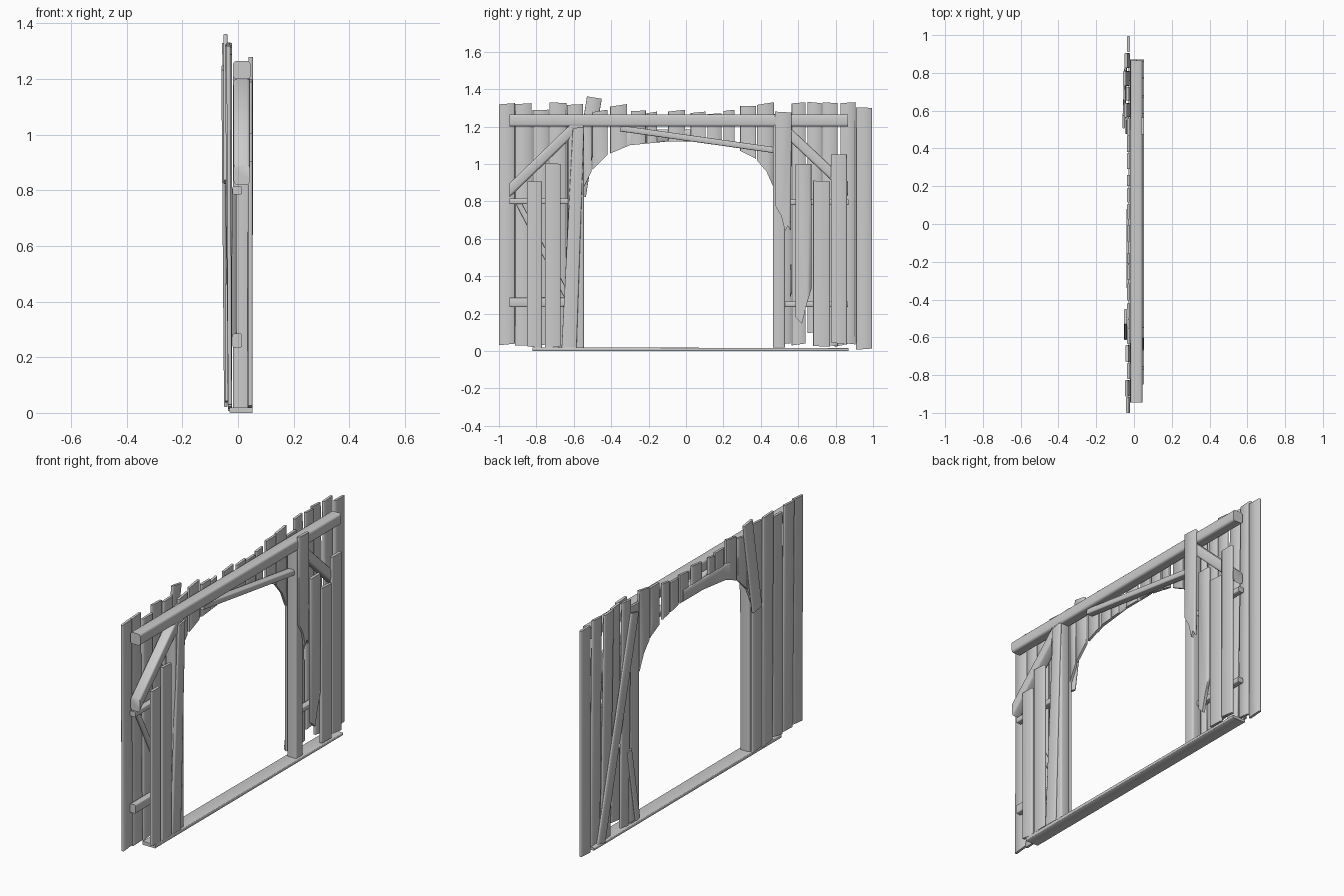
import bpy, bmesh, math, random
from mathutils import Vector

random.seed(4)
cube = bpy.data.objects.get("Cube")
if cube:
    bpy.data.objects.remove(cube, do_unlink=True)

GREY = (0.6, 0.6, 0.6, 1)
wood = bpy.data.materials.new("weathered_grey_wood")
wood.use_nodes = True
wood.diffuse_color = GREY
wood.node_tree.nodes["Principled BSDF"].inputs["Base Color"].default_value = GREY


def slab(name, outline, x0, x1, bevel=0.003, segments=1, lean=0.0):
    """Extrude a (y, z) outline along x; lean shifts x in proportion to height."""
    bm = bmesh.new()
    face = bm.faces.new([bm.verts.new((x0, y, z)) for y, z in outline])
    ext = bmesh.ops.extrude_face_region(bm, geom=[face])
    for v in ext["geom"]:
        if isinstance(v, bmesh.types.BMVert):
            v.co.x = x1
    for v in bm.verts:
        v.co.x += lean * v.co.z
    bmesh.ops.recalc_face_normals(bm, faces=bm.faces)
    # Soften the long edges only, so the sawn ends stay flat
    long_edges = [e for e in bm.edges if e.calc_length() > 0.15]
    bmesh.ops.bevel(bm, geom=long_edges, offset=bevel, segments=segments,
                    profile=0.5, affect='EDGES')
    mesh = bpy.data.meshes.new(name)
    bm.to_mesh(mesh)
    bm.free()
    mesh.materials.append(wood)
    mesh.shade_smooth()
    mesh.set_sharp_from_angle(angle=math.radians(50))
    obj = bpy.data.objects.new(name, mesh)
    bpy.context.collection.objects.link(obj)
    return obj


def stick(name, start, end, width, x0, x1, **kw):
    """A straight timber between two (y, z) points."""
    a, b = Vector(start), Vector(end)
    d = (b - a).normalized() * width / 2
    n = Vector((-d.y, d.x))
    return slab(name, [a + n, a - n, b - n, b + n], x0, x1, **kw)


def upright(name, y0, y1, z0, z1, x0, x1, **kw):
    """A vertical board with slightly uneven sawn ends."""
    j = [random.uniform(-0.008, 0.008) for _ in range(2)]
    return slab(name, [(y0, z0 + j[0]), (y1, z0 - j[0]), (y1, z1), (y0, z1 + j[1])],
                x0, x1, **kw)


ARCH = [(-.55, .87), (-.5, .97), (-.42, 1.05), (-.3, 1.1), (-.1, 1.12),
        (.1, 1.12), (.25, 1.09), (.37, 1.03), (.43, .96), (.47, .87)]


def arch_points(y0, y1):
    """Lower edge of the archway between two y positions."""
    def height(y):
        for (a, za), (b, zb) in zip(ARCH, ARCH[1:]):
            if a <= y <= b:
                return za + (zb - za) * (y - a) / (b - a)
        return ARCH[0][1]
    mid = [y for y, _ in ARCH if y0 < y < y1]
    return [(y, height(y)) for y in [y0] + mid + [y1]]


# Thin wall planks: y start, y end, bottom, top, lean
WALL = [(-1, -.915, .035, 1.325, -.004), (-.913, -.825, .03, 1.325, -.008),
        (-.82, -.735, .03, 1.29, 0), (-.73, -.64, .02, 1.325, -.006),
        (-.635, -.55, .02, 1.32, 0), (.47, .56, .04, 1.27, 0),
        (.565, .64, .035, 1.33, -.012), (.65, .725, .1, 1.325, -.004),
        (.73, .81, .03, 1.325, -.016), (.825, .905, .04, 1.33, -.01),
        (.91, .995, .01, 1.3, 0)]
for i, (y0, y1, z0, z1, lean) in enumerate(WALL):
    upright(f"wall_plank_{i + 1}", y0, y1, z0, z1, -.036, -.022, lean=lean)

# Short planks cut to the archway: y start, y end, top
SHORT = [(-.55, -.505, 1.25), (-.5, -.42, 1.29), (-.405, -.315, 1.32),
         (-.295, -.215, 1.285), (-.21, -.155, 1.28), (-.095, -.005, 1.29),
         (.025, .105, 1.28), (.115, .19, 1.27), (.2, .26, 1.29),
         (.29, .375, 1.31), (.38, .47, 1.33)]
for i, (y0, y1, top) in enumerate(SHORT):
    outline = arch_points(y0, y1) + [(y1, top), (y0, top - random.uniform(0, .015))]
    slab(f"arch_plank_{i + 1}", outline, -.036, -.022, bevel=.002)
slab("arch_board", arch_points(-.34, .08) + [(.08, 1.185), (-.34, 1.185)], -.04, -.028)

# Loose boards nailed across the back
stick("back_diagonal_board", (.83, .03), (.54, 1.24), .07, -.05, -.038, lean=-.008)
stick("back_short_board", (.495, .04), (.57, .46), .04, -.046, -.036)
stick("back_leaning_board", (-.575, .83), (-.49, 1.355), .08, -.052, -.038)

# Heavy frame: lintel, sill and door posts
slab("lintel", [(-.945, 1.2), (.865, 1.2), (.865, 1.265), (-.945, 1.265)],
     -.018, .045, bevel=.013, segments=3)
slab("sill", [(-.82, 0), (.87, 0), (.87, .015), (-.82, .02)], -.03, .053, bevel=.002)
for name, y0, y1 in (("post_rear", .465, .53), ("post_front", -.63, -.545)):
    slab(name, [(y0, .018), (y1, .018), (y1, 1.21), (y0, 1.21)],
         -.018, .042, bevel=.01, segments=3)

# Braces and rails
slab("front_corner_brace", [(-.945, .82), (-.945, .895), (-.63, 1.2), (-.55, 1.2)],
     -.016, .043, bevel=.012, segments=3)
slab("rear_corner_brace", [(.865, .83), (.865, .905), (.54, 1.21), (.53, 1.145)],
     -.016, .043, bevel=.012, segments=3)
stick("arch_brace", (-.35, 1.19), (.5, 1.07), .032, -.012, .03, bevel=.006, segments=2)
stick("thin_brace", (-.9, .8), (-.63, .28), .03, -.022, -.005)
RAILS = [("front_upper", -.945, -.63, .785, .815), ("front_lower", -.945, -.63, .235, .285),
         ("rear_upper", .5, .87, .78, .81), ("rear_lower", .5, .865, .235, .265)]
for name, y0, y1, z0, z1 in RAILS:
    slab(name + "_rail", [(y0, z0), (y1, z0), (y1, z1), (y0, z1)],
         -.02, .015, bevel=.006, segments=2)

# Outer boards, some splintered
for i, (y0, y1, z0, z1) in enumerate([(-.85, -.77, .02, .905), (-.755, -.67, .02, 1.0),
                                      (.68, .77, .025, .905), (.775, .86, .04, 1.05)]):
    upright(f"outer_board_{i + 1}", y0, y1, z0, z1, .036, .053, bevel=.006, segments=2)
slab("leaning_outer_board", [(-.665, .02), (-.585, .02), (-.545, 1.2), (-.605, 1.19)],
     .034, .052, bevel=.006, segments=2)
slab("broken_outer_board", [(.585, .18), (.62, .145), (.645, .25), (.67, .33),
                            (.67, 1.0), (.585, 1.0)], .036, .053)
slab("broken_post_board", [(.475, .78), (.51, .72), (.53, .64), (.545, .67), (.56, .64),
                           (.565, 1.275), (.475, 1.28)], .038, .054)
